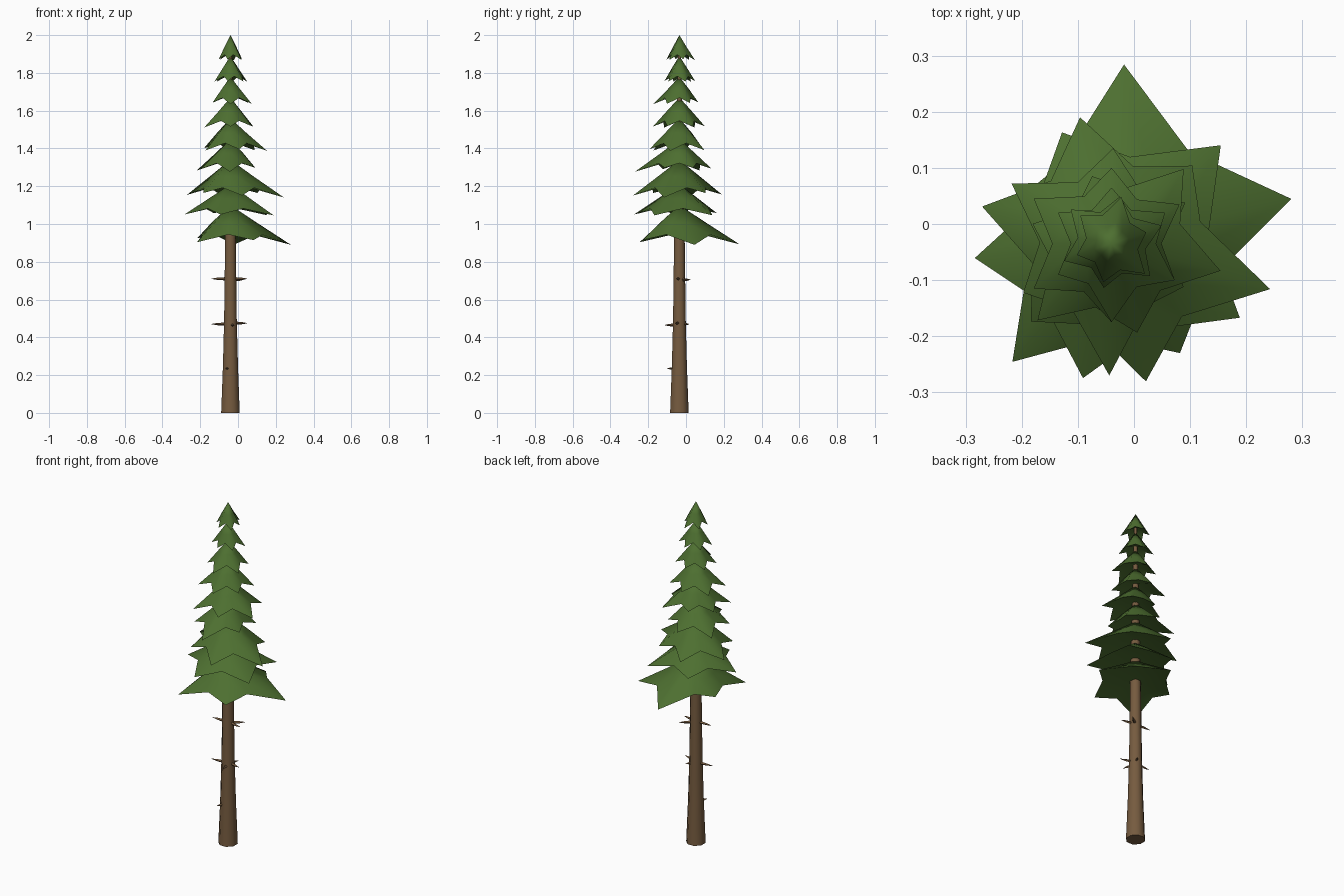
import bpy, bmesh, math
from mathutils import Vector

if "Cube" in bpy.data.objects:
    bpy.data.objects.remove(bpy.data.objects["Cube"])

CX, CY = -0.04, -0.035  # trunk axis


def material(name, rgb):
    m = bpy.data.materials.new(name)
    m.diffuse_color = (*rgb, 1)
    m.use_nodes = True
    m.node_tree.nodes["Principled BSDF"].inputs["Base Color"].default_value = m.diffuse_color
    return m


GREEN = material("needle green", (0.075, 0.16, 0.03))
BROWN = material("bark brown", (0.18, 0.105, 0.05))


def finish(bm, name, mat, angle):
    bmesh.ops.recalc_face_normals(bm, faces=bm.faces)
    me = bpy.data.meshes.new(name)
    bm.to_mesh(me)
    bm.free()
    me.materials.append(mat)
    me.shade_smooth()
    me.set_sharp_from_angle(angle=math.radians(angle))
    ob = bpy.data.objects.new(name, me)
    bpy.context.collection.objects.link(ob)
    return ob


def loft(bm, rings, close):
    """Join rings of equal length with quads, capping both ends if asked."""
    for a, b in zip(rings, rings[1:]):
        n = len(a)
        for i in range(n):
            j = (i + 1) % n
            bm.faces.new((a[i], a[j], b[j], b[i]))
    if close:
        bm.faces.new(rings[0])
        bm.faces.new(rings[-1])


# Tapered trunk
bm = bmesh.new()
rings = []
for z, r in [(0, 0.053), (0.25, 0.043), (0.5, 0.036), (0.95, 0.03), (1.5, 0.019), (1.93, 0.008)]:
    rings.append([bm.verts.new((CX + r * math.cos(k * math.pi / 4 + 0.39),
                                CY + r * math.sin(k * math.pi / 4 + 0.39), z)) for k in range(8)])
loft(bm, rings, True)
finish(bm, "trunk", BROWN, 60)

# Dead twigs: height, direction in degrees, reach from the axis
TWIGS = [(0.71, 180, 0.1), (0.705, 40, 0.09), (0.71, 350, 0.09),
         (0.47, 185, 0.1), (0.475, 345, 0.09), (0.465, 285, 0.08), (0.47, 60, 0.06),
         (0.235, 248, 0.07)]
for k, (z, ang, reach) in enumerate(TWIGS):
    d = Vector((math.cos(math.radians(ang)), math.sin(math.radians(ang)), 0))
    side, up = Vector((-d.y, d.x, 0)), Vector((0, 0, 1))
    bm = bmesh.new()
    rings = []
    for t, r in [(0.02, 0.009), (reach * 0.7, 0.006), (reach, 0.001)]:
        c = Vector((CX, CY, z)) + d * t
        rings.append([bm.verts.new(c + r * (side * math.cos(a) + up * math.sin(a)))
                      for a in (0, math.pi / 2, math.pi, 3 * math.pi / 2)])
    loft(bm, rings, True)
    finish(bm, f"twig_{k + 1}", BROWN, 40)

# Star-shaped bough tiers: apex height, mean tip height, first tip angle, tip reaches
TIERS = [
    (1.10, 0.905, 14, (0.33, 0.32, 0.19, 0.275, 0.23)),
    (1.21, 1.05, 42, (0.262, 0.217, 0.245, 0.245, 0.264)),
    (1.34, 1.155, 44, (0.20, 0.232, 0.24, 0.20, 0.253, 0.294)),
    (1.45, 1.29, 29, (0.15, 0.17, 0.208, 0.18, 0.235, 0.15)),
    (1.56, 1.395, 46, (0.185, 0.125, 0.145, 0.19, 0.165, 0.20)),
    (1.67, 1.515, 30, (0.14, 0.135, 0.16, 0.16, 0.14, 0.13)),
    (1.78, 1.64, 30, (0.11, 0.10, 0.11, 0.11, 0.14, 0.13)),
    (1.89, 1.755, 20, (0.095, 0.085, 0.095, 0.09, 0.08, 0.09)),
    (2.00, 1.87, 18, (0.065, 0.085, 0.075, 0.065, 0.07, 0.08)),
]
for k, (top, tip_z, first, reach) in enumerate(TIERS):
    n = len(reach)
    mean = sum(reach) / n
    drop = top - tip_z
    bm = bmesh.new()
    apex = bm.verts.new((CX, CY, top))
    under = bm.verts.new((CX, CY, tip_z + 0.36 * drop))
    mid, rim = [], []
    for i in range(2 * n):
        a = math.radians(first + 180 * i / n)
        r = reach[i // 2]
        z = tip_z - (r - mean) * 0.25
        if i % 2:  # notch between two tips
            r = 0.66 * (r + reach[(i // 2 + 1) % n]) / 2
            z = tip_z + 0.2 * drop
        c, s = math.cos(a), math.sin(a)
        rm = 0.25 * r + 0.22 * mean
        mid.append(bm.verts.new((CX + rm * c, CY + rm * s, top - 0.47 * drop)))
        rim.append(bm.verts.new((CX + r * c, CY + r * s, z)))
    loft(bm, [mid, rim], False)
    for i in range(2 * n):
        j = (i + 1) % (2 * n)
        bm.faces.new((apex, mid[i], mid[j]))
        bm.faces.new((under, rim[j], rim[i]))
    finish(bm, f"bough_tier_{k + 1}", GREEN, 75)
